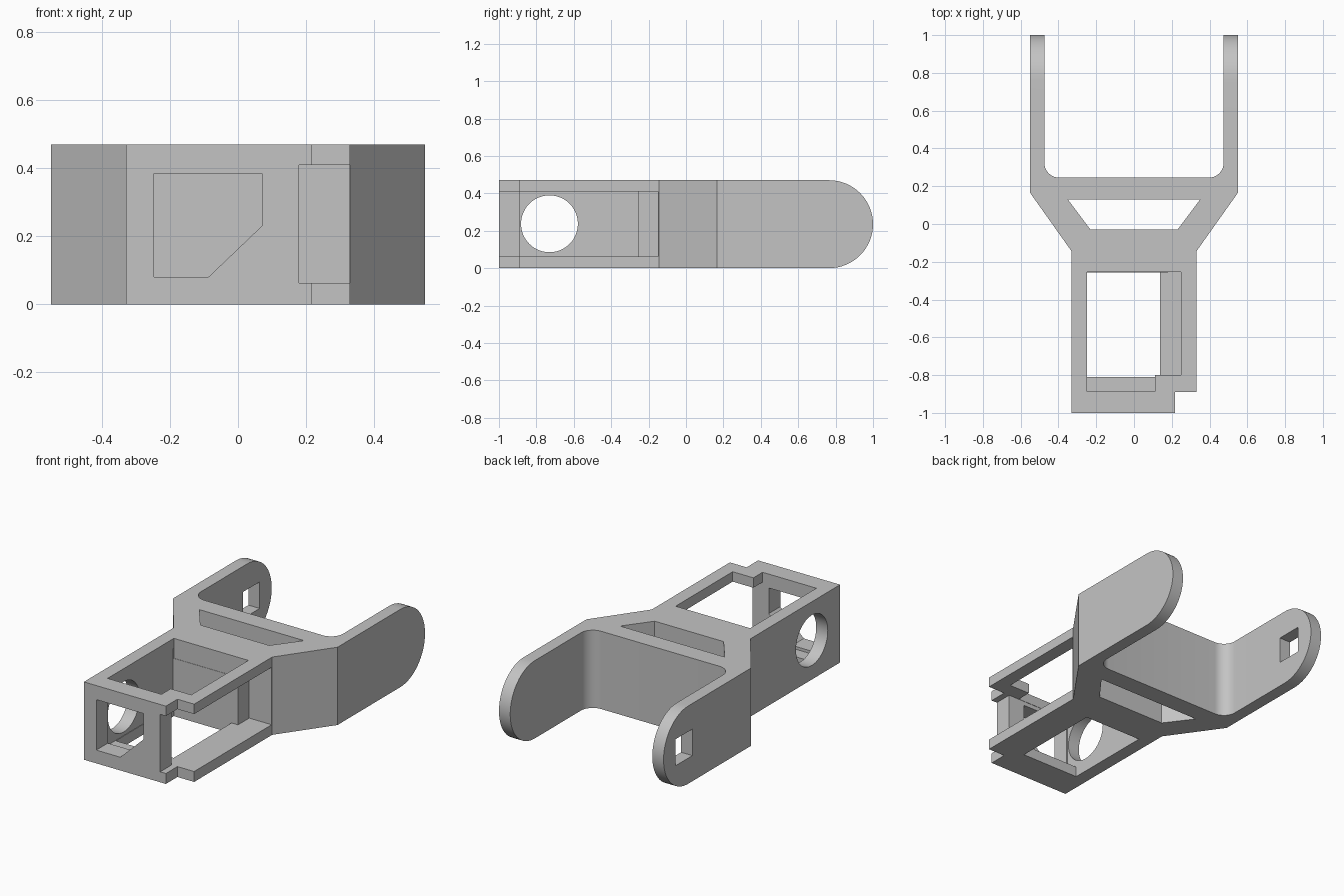
import bpy, bmesh, math

if "Cube" in bpy.data.objects:
    bpy.data.objects.remove(bpy.data.objects["Cube"], do_unlink=True)

HEIGHT = 0.47
MID = HEIGHT / 2
FLOOR, CEILING = 0.063, 0.41      # inner faces of the lower and upper plates

grey = bpy.data.materials.new("plain_grey")
grey.use_nodes = True
grey.diffuse_color = (0.55, 0.55, 0.55, 1)
grey.node_tree.nodes["Principled BSDF"].inputs["Base Color"].default_value = grey.diffuse_color


def prism(name, points, axis, low, high):
    """Extrude a flat outline along one axis."""
    place = {"X": lambda a, b, t: (t, a, b),
             "Y": lambda a, b, t: (a, t, b),
             "Z": lambda a, b, t: (a, b, t)}[axis]
    bm = bmesh.new()
    ends = [[bm.verts.new(place(a, b, t)) for a, b in points] for t in (low, high)]
    for ring in ends:
        bm.faces.new(ring)
    for i in range(len(points)):
        j = (i + 1) % len(points)
        bm.faces.new((ends[0][i], ends[0][j], ends[1][j], ends[1][i]))
    bmesh.ops.recalc_face_normals(bm, faces=bm.faces)
    mesh = bpy.data.meshes.new(name)
    bm.to_mesh(mesh)
    bm.free()
    mesh.materials.append(grey)
    obj = bpy.data.objects.new(name, mesh)
    bpy.context.collection.objects.link(obj)
    return obj


def rect(a0, a1, b0, b1):
    return [(a0, b0), (a1, b0), (a1, b1), (a0, b1)]


def arc(ca, cb, r, start, end, steps):
    angles = [math.radians(start + (end - start) * i / steps) for i in range(steps + 1)]
    return [(ca + r * math.cos(t), cb + r * math.sin(t)) for t in angles]


def carve(target, cutter, operation="DIFFERENCE"):
    """Apply a boolean and discard the cutter."""
    cutter.hide_render = True
    mod = target.modifiers.new("carve", "BOOLEAN")
    mod.operation, mod.solver, mod.object = operation, "EXACT", cutter
    bpy.context.view_layer.objects.active = target
    bpy.ops.object.modifier_apply(modifier=mod.name)
    bpy.data.objects.remove(cutter, do_unlink=True)


# Plan outline: narrow box, flared shoulders and a two-armed fork, mirrored in x
half = [(0.33, -1), (0.33, -0.145), (0.55, 0.165), (0.55, 1), (0.475, 1)]
half += arc(0.395, 0.325, 0.08, 0, -90, 10)
outline = half + [(-x, y) for x, y in reversed(half)]
bracket = prism("fork_bracket", outline, "Z", 0, HEIGHT)

# Rounded arm ends
side = [(-1.2, -0.1), (0.5, -0.1), (0.5, 0)] + arc(1 - MID, MID, MID, -90, 90, 32)
side += [(0.5, HEIGHT), (0.5, HEIGHT + 0.1), (-1.2, HEIGHT + 0.1)]
carve(bracket, prism("arm_rounding", side, "X", -1, 1), "INTERSECT")

# Notched front corner, inner cavity and open side
carve(bracket, prism("corner_notch", rect(0.218, 0.5, -1.2, -0.89), "Z", -0.1, 0.6))
carve(bracket, prism("cavity", rect(-0.253, 0.5, -0.89, -0.257), "Z", FLOOR, CEILING))
carve(bracket, prism("side_opening", rect(0.18, 0.5, -1.2, -0.15), "Z", FLOOR, CEILING))

# Stepped opening in the upper plate, plain opening in the lower plate
top_shape = [(-0.25, -0.888), (0.11, -0.888), (0.11, -0.8), (0.248, -0.8),
             (0.248, -0.255), (-0.25, -0.255)]
carve(bracket, prism("top_opening", top_shape, "Z", 0.35, 0.6))
carve(bracket, prism("bottom_opening", rect(-0.25, 0.137, -0.81, -0.255), "Z", -0.1, 0.15))

# Front window with a clipped corner
window = [(-0.247, 0.08), (-0.087, 0.08), (0.07, 0.23), (0.07, 0.385), (-0.247, 0.385)]
carve(bracket, prism("front_window", window, "Y", -1.2, -0.85))

# Round hole in the side wall, square hole in one arm
carve(bracket, prism("round_hole", arc(-0.73, 0.237, 0.152, 0, 352.5, 47), "X", -0.5, -0.15))
carve(bracket, prism("square_hole", rect(0.725, 0.885, MID - 0.08, MID + 0.08), "X", -0.7, -0.3))

# Tapered slot through the shoulders
slot = [(-0.23, -0.03), (0.23, -0.03), (0.35, 0.13), (-0.35, 0.13)]
carve(bracket, prism("shoulder_slot", slot, "Z", -0.1, 0.6))

bpy.ops.object.select_all(action="DESELECT")
bracket.select_set(True)
bpy.context.view_layer.objects.active = bracket
bpy.ops.object.shade_smooth_by_angle(angle=math.radians(30))
